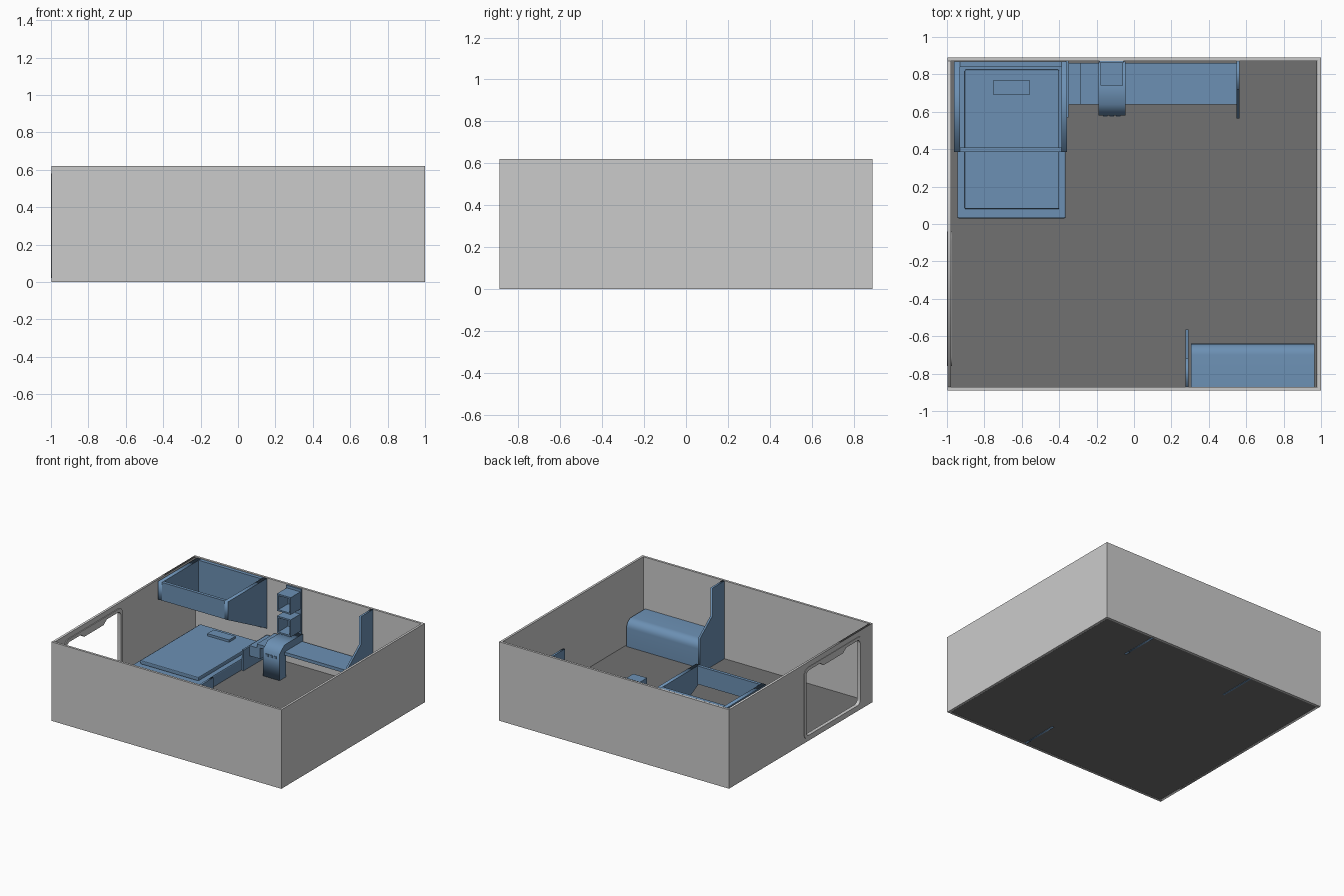
import bpy, math
from mathutils import Matrix, Vector

cube = bpy.data.objects.get("Cube")
if cube:
    bpy.data.objects.remove(cube, do_unlink=True)


def material(name, rgb):
    m = bpy.data.materials.new(name)
    m.use_nodes = True
    m.diffuse_color = (*rgb, 1)
    m.node_tree.nodes["Principled BSDF"].inputs["Base Color"].default_value = (*rgb, 1)
    return m


WALL = material("light grey wall", (0.6, 0.6, 0.6))
FLOOR = material("dark grey floor", (0.165, 0.165, 0.165))
BLUE = material("steel blue", (0.15, 0.28, 0.455))


def add(name, mesh, mat):
    ob = bpy.data.objects.new(name, mesh)
    bpy.context.collection.objects.link(ob)
    mesh.materials.clear()
    mesh.materials.append(mat)
    return ob


def box(name, x, y, z, mat=BLUE, bevel=0):
    """Box between the given (low, high) limits on each axis."""
    lo, hi = Vector((x[0], y[0], z[0])), Vector((x[1], y[1], z[1]))
    bpy.ops.mesh.primitive_cube_add(size=1, location=(lo + hi) / 2)
    ob = bpy.context.object
    ob.name = name
    ob.data.transform(Matrix.Diagonal((*(hi - lo), 1)))
    ob.data.materials.append(mat)
    if bevel:
        mod = ob.modifiers.new("soft edge", "BEVEL")
        mod.width, mod.segments = bevel, 2
    return ob


def plate(name, x, loops, mat=BLUE):
    """Filled (y, z) outlines, later ones being holes, extruded along x."""
    cu = bpy.data.curves.new(name, "CURVE")
    cu.dimensions, cu.fill_mode = "2D", "BOTH"
    cu.extrude = (x[1] - x[0]) / 2
    for pts in loops:
        sp = cu.splines.new("POLY")
        sp.points.add(len(pts) - 1)
        for p, (y, z) in zip(sp.points, pts):
            p.co = (y, z, 0, 1)
        sp.use_cyclic_u = True
    temp = bpy.data.objects.new(name, cu)
    bpy.context.collection.objects.link(temp)
    dg = bpy.context.evaluated_depsgraph_get()
    mesh = bpy.data.meshes.new_from_object(temp.evaluated_get(dg))
    bpy.data.objects.remove(temp, do_unlink=True)
    mid = (x[0] + x[1]) / 2
    mesh.transform(Matrix(((0, 0, 1, mid), (1, 0, 0, 0), (0, 1, 0, 0), (0, 0, 0, 1))))
    return add(name, mesh, mat)


def arc(cy, cz, r, start, n=6):
    """Quarter-circle of points, anticlockwise from the start angle."""
    steps = [math.radians(start + 90 * i / n) for i in range(n + 1)]
    return [(cy + r * math.cos(a), cz + r * math.sin(a)) for a in steps]


def rounded(y0, y1, z0, z1, r, top=()):
    return (arc(y1 - r, z1 - r, r, 0) + list(top) + arc(y0 + r, z1 - r, r, 90)
            + arc(y0 + r, z0 + r, r, 180) + arc(y1 - r, z0 + r, r, 270))


# Room shell
X, Y, H, T = 0.997, 0.89, 0.62, 0.018
box("floor", (-X + T, X - T), (-Y + T, Y - T), (0.002, 0.008), FLOOR)
for name, s in (("front_wall", -1), ("back_wall", 1)):
    box(name, (-X, 1), sorted((s * Y, s * (Y - T))), (0, H), WALL)
box("left_wall", (1 - T, 1), (-Y + T, Y - T), (0, H), WALL)

# Doorway wall and its frame, with a dropped centre in the lintel
outer = rounded(-0.76, -0.04, 0.02, 0.58, 0.05)
lintel = [(-0.24, 0.555), (-0.28, 0.525), (-0.52, 0.525), (-0.56, 0.555)]
opening = rounded(-0.735, -0.065, 0.045, 0.555, 0.035, lintel)
corners = [(-Y + T, 0), (Y - T, 0), (Y - T, H), (-Y + T, H)]
plate("doorway_wall", (-X, -X + T), [corners, outer], WALL)
plate("doorway_frame", (-1, -0.972), [outer, opening], WALL)

# Upright partitions beside the bench and the desk
def partition(name, x, s):
    shape = [(0.872, 0), (0.872, 0.62), (0.72, 0.62), (0.72, 0.4), (0.565, 0.28), (0.565, 0)]
    plate(name, (x - 0.008, x + 0.008), [[(s * y, z) for y, z in shape]])


partition("bench_partition", 0.283, -1)
partition("desk_partition", 0.556, 1)
box("bed_partition", (-0.365, -0.35), (0.57, 0.872), (0, 0.17))

# Bench with a rounded front edge
bench = plate("bench", (0.305, 0.965),
              [[(-0.872, 0.008), (-0.64, 0.008)] + arc(-0.7, 0.155, 0.06, 0) + [(-0.872, 0.215)]])
bpy.ops.object.select_all(action="DESELECT")
bench.select_set(True)
bpy.context.view_layer.objects.active = bench
bpy.ops.object.shade_smooth_by_angle()

# Lower bed
box("bed_base", (-0.945, -0.365), (0.03, 0.865), (0.008, 0.1), bevel=0.008)
box("mattress", (-0.905, -0.4), (0.08, 0.825), (0.1, 0.13), bevel=0.006)
box("pillow", (-0.75, -0.56), (0.69, 0.77), (0.13, 0.148))

# Upper bunk surround, open above and below, deeper towards the back
side = [(0.385, 0.475), (0.868, 0.225), (0.868, 0.618), (0.385, 0.618)]
plate("bunk_right_side", (-0.963, -0.93), [side])
plate("bunk_left_side", (-0.387, -0.357), [side])
box("bunk_front", (-0.93, -0.387), (0.385, 0.41), (0.475, 0.618))
box("bunk_back", (-0.93, -0.387), (0.84, 0.868), (0.235, 0.618))

# Desk and the stepped block beside the bed
box("desk_top", (-0.26, 0.55), (0.64, 0.86), (0.185, 0.21))
box("desk_step_low", (-0.35, -0.285), (0.64, 0.86), (0.1, 0.18))
box("desk_step_high", (-0.285, -0.255), (0.64, 0.86), (0.1, 0.21))

# Console with a sloping front panel and pedestal
plate("console", (-0.19, -0.045),
      [[(0.58, 0.008), (0.66, 0.008), (0.66, 0.19), (0.868, 0.19), (0.868, 0.265),
        (0.64, 0.265), (0.58, 0.215)]])
for i in range(3):
    x = -0.165 + i * 0.035
    box("console_button", (x, x + 0.022), (0.575, 0.582), (0.17, 0.19))

# Open-fronted cubbies on a back plate
box("cubby_back_plate", (-0.185, -0.055), (0.86, 0.872), (0.265, 0.615))
for z in (0.285, 0.46):
    x0, x1, t, h = -0.18, -0.06, 0.012, 0.135
    for part, xs, zs in (("bottom", (x0, x1), (z, z + t)),
                         ("top", (x0, x1), (z + h - t, z + h)),
                         ("right", (x0, x0 + t), (z + t, z + h - t)),
                         ("left", (x1 - t, x1), (z + t, z + h - t))):
        box("cubby_" + part, xs, (0.74, 0.86), zs)
